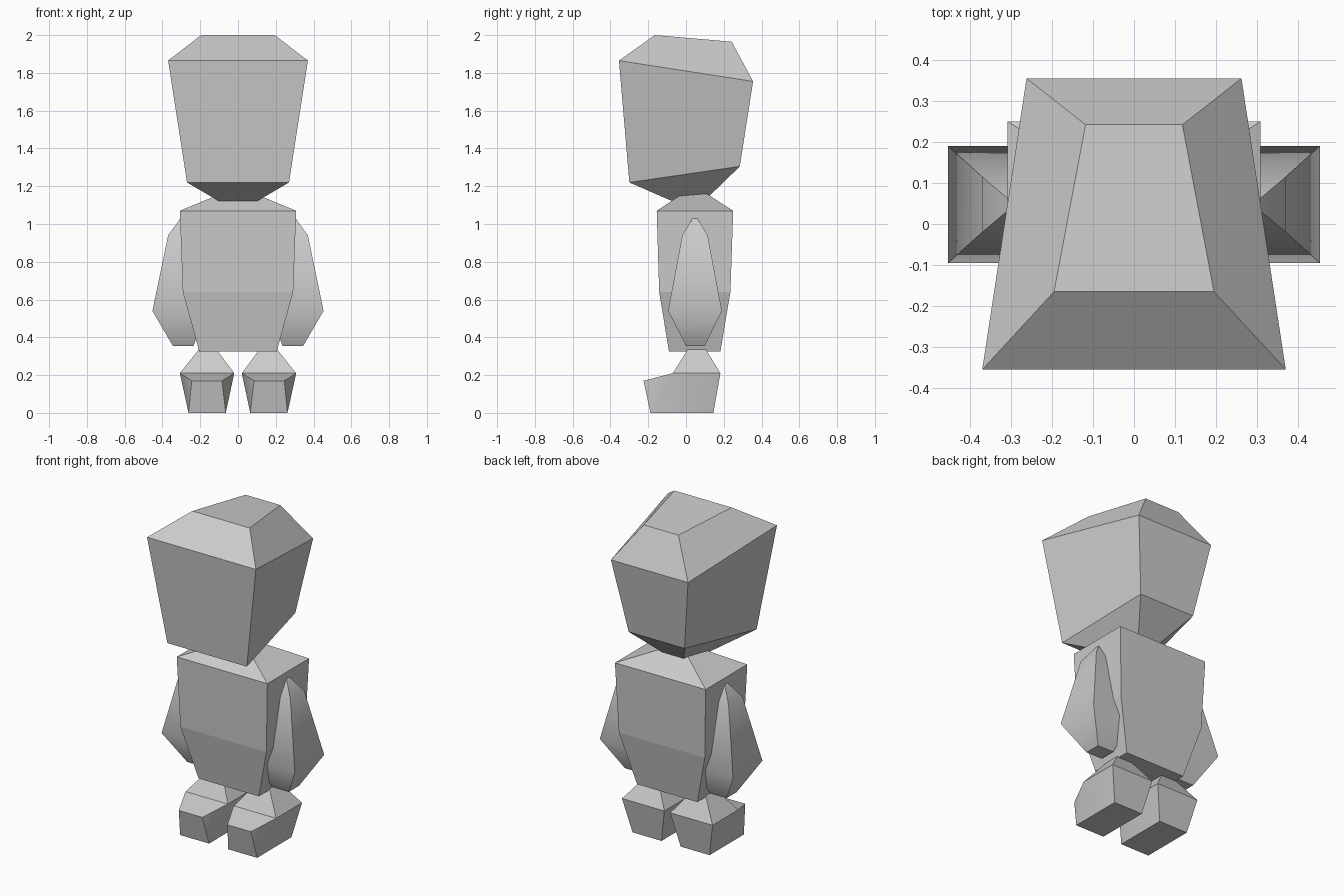
import bpy, bmesh, math

if "Cube" in bpy.data.objects:
    bpy.data.objects.remove(bpy.data.objects["Cube"])

grey = bpy.data.materials.new("plain grey")
grey.diffuse_color = (0.6, 0.6, 0.6, 1)
grey.use_nodes = True
grey.node_tree.nodes["Principled BSDF"].inputs["Base Color"].default_value = grey.diffuse_color


def make_object(name, points, faces, smooth_angle=0, mirror=False):
    mesh = bpy.data.meshes.new(name)
    bm = bmesh.new()
    verts = [bm.verts.new(p) for p in points]
    for f in faces:
        bm.faces.new([verts[i] for i in f])
    bmesh.ops.recalc_face_normals(bm, faces=bm.faces)
    bm.to_mesh(mesh)
    bm.free()
    mesh.materials.append(grey)
    obj = bpy.data.objects.new(name, mesh)
    bpy.context.collection.objects.link(obj)
    if mirror:
        obj.modifiers.new("mirror", 'MIRROR')
    if smooth_angle:
        bpy.ops.object.select_all(action='DESELECT')
        obj.select_set(True)
        bpy.context.view_layer.objects.active = obj
        bpy.ops.object.shade_smooth_by_angle(angle=math.radians(smooth_angle))
    return obj


def loft(name, rings, **options):
    """Skin four-cornered rings, listed from bottom to top, and cap both ends."""
    points = [p for ring in rings for p in ring]
    last = 4 * (len(rings) - 1)
    faces = [(0, 1, 2, 3), tuple(last + i for i in range(4))]
    for r in range(len(rings) - 1):
        for i in range(4):
            j = (i + 1) % 4
            faces.append((4*r + i, 4*r + j, 4*r + 4 + j, 4*r + 4 + i))
    return make_object(name, points, faces, **options)


def tilted(xf, yf, zf, xb, yb, zb):
    """Symmetric ring with its own front and back width and height."""
    return [(-xf, yf, zf), (xf, yf, zf), (xb, yb, zb), (-xb, yb, zb)]


def level(x0, x1, y0, y1, z):
    return [(x0, y0, z), (x1, y0, z), (x1, y1, z), (x0, y1, z)]


# Head: tapered block with sloping chin and crown
loft("head", [
    tilted(0.10, -0.07, 1.12, 0.07, 0.12, 1.145),
    tilted(0.27, -0.30, 1.22, 0.19, 0.285, 1.305),
    tilted(0.37, -0.355, 1.865, 0.262, 0.355, 1.755),
    tilted(0.195, -0.165, 2.0, 0.118, 0.242, 1.965),
])

# Torso with sloping shoulders
loft("torso", [
    level(-0.205, 0.205, -0.09, 0.182, 0.325),
    level(-0.292, 0.292, -0.142, 0.235, 0.64),
    level(-0.308, 0.308, -0.155, 0.25, 1.07),
    level(-0.09, 0.09, -0.02, 0.11, 1.16),
])

# Arms: softly shaded, widest at the forearm
loft("arms", [
    level(0.235, 0.345, 0.0, 0.10, 0.355),
    level(0.17, 0.453, -0.095, 0.19, 0.54),
    level(0.22, 0.37, -0.02, 0.115, 0.94),
    level(0.27, 0.305, 0.035, 0.06, 1.03),
], smooth_angle=43, mirror=True)

# Feet: sole, ankle line and ankle top rings, plus the raised toe edge
foot_points = (level(0.065, 0.262, -0.188, 0.145, 0.0)
               + level(0.02, 0.308, -0.07, 0.182, 0.21)
               + level(0.12, 0.20, 0.015, 0.10, 0.345)
               + [(0.085, -0.225, 0.17), (0.245, -0.225, 0.17)])
foot_faces = [
    (0, 1, 2, 3), (8, 9, 10, 11),               # sole and ankle top
    (0, 1, 13, 12), (12, 13, 5, 4),             # toe front and toe top
    (0, 12, 4), (1, 5, 13),                     # toe sides
    (1, 2, 6, 5), (2, 3, 7, 6), (3, 0, 4, 7),   # heel sides and back
    (4, 5, 9, 8), (5, 6, 10, 9), (6, 7, 11, 10), (7, 4, 8, 11),
]
make_object("feet", foot_points, foot_faces, smooth_angle=35, mirror=True)
